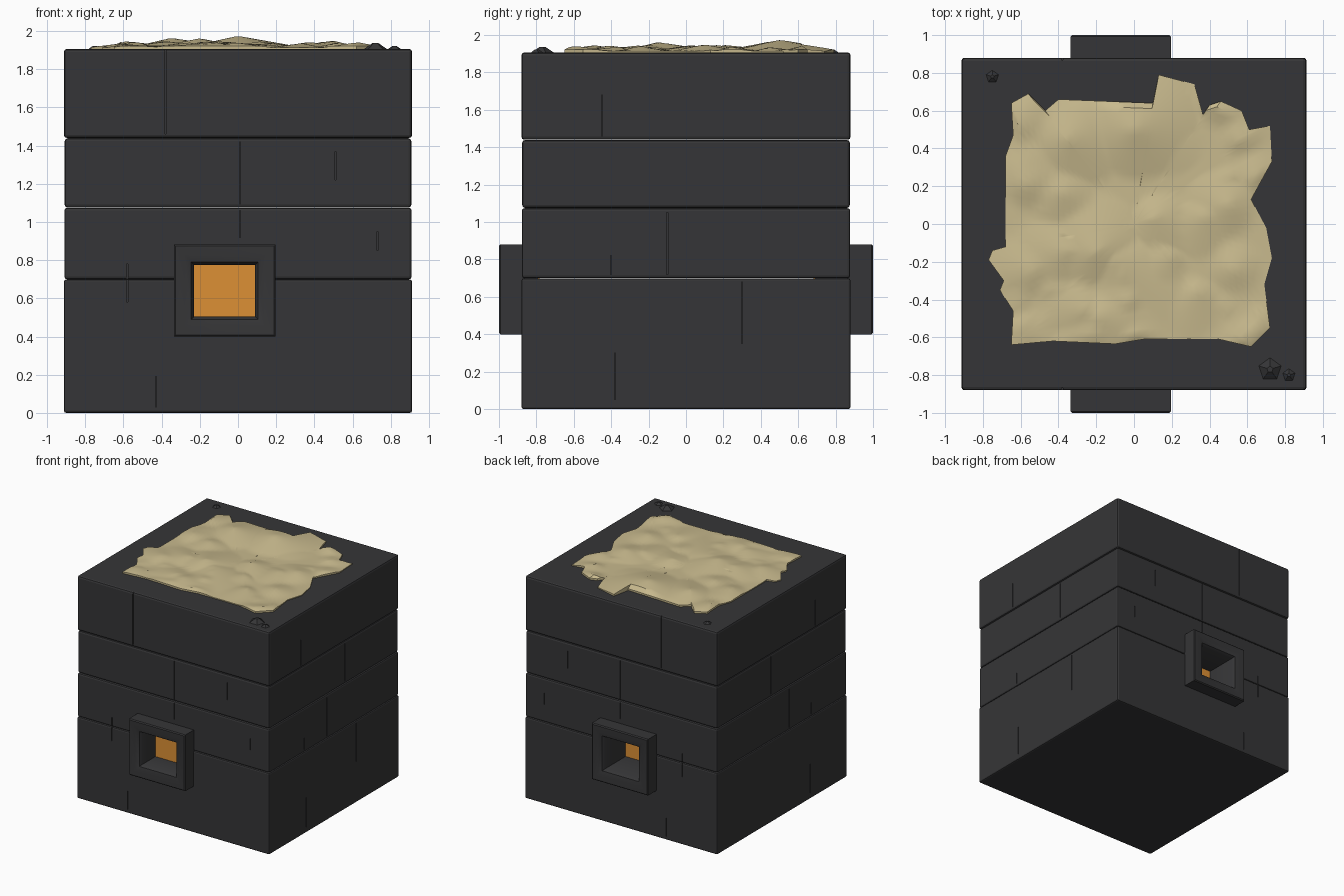
import bpy, bmesh, math, random
from mathutils import Vector, Matrix

if "Cube" in bpy.data.objects:
    bpy.data.objects.remove(bpy.data.objects["Cube"])

random.seed(7)


def material(name, rgb):
    m = bpy.data.materials.new(name)
    m.diffuse_color = (*rgb, 1)
    m.use_nodes = True
    m.node_tree.nodes["Principled BSDF"].inputs["Base Color"].default_value = m.diffuse_color
    return m


STONE = material("charcoal stone", (0.036, 0.036, 0.038))
ASH = material("pale sand", (0.58, 0.49, 0.27))
FIRE = material("ember orange", (0.72, 0.28, 0.035))


def finish(bm, name, mat, smooth=None):
    bmesh.ops.recalc_face_normals(bm, faces=bm.faces)
    mesh = bpy.data.meshes.new(name)
    bm.to_mesh(mesh)
    bm.free()
    ob = bpy.data.objects.new(name, mesh)
    bpy.context.collection.objects.link(ob)
    mesh.materials.append(mat)
    if smooth:
        bpy.ops.object.select_all(action='DESELECT')
        ob.select_set(True)
        bpy.context.view_layer.objects.active = ob
        bpy.ops.object.shade_smooth_by_angle(angle=math.radians(smooth))
    return ob


def box(bm, lo, hi, bevel=0):
    lo, hi = Vector(lo), Vector(hi)
    mat = Matrix.Translation((lo + hi) / 2) @ Matrix.Diagonal((*(hi - lo), 1))
    verts = bmesh.ops.create_cube(bm, size=1, matrix=mat)["verts"]
    if bevel:
        edges = list({e for v in verts for e in v.link_edges})
        bmesh.ops.bevel(bm, geom=edges, offset=bevel, segments=2, profile=0.5,
                        affect='EDGES')


# Stone body: four stacked courses with worn edges
HX, HY = 0.912, 0.88
bm = bmesh.new()
for z0, z1, inset, bevel in ((0, 0.70, 0, 0.012), (0.70, 1.075, 0.002, 0.014),
                             (1.075, 1.44, 0.004, 0.016), (1.44, 1.908, 0, 0.016)):
    box(bm, (-HX + inset, -HY + inset, z0), (HX - inset, HY - inset, z1 - 0.001), bevel)
body = finish(bm, "stone_body", STONE)

# Cutters: fire holes front and back, and thin cracks between blocks
bm = bmesh.new()
box(bm, (-0.25, -1.1, 0.49), (0.11, -0.77, 0.79))
box(bm, (-0.25, 0.67, 0.49), (0.11, 1.1, 0.79))
CRACKS_X = ((-0.38, 1.46, 1.95), (0.01, 1.09, 1.42), (0.01, 0.92, 1.06),
            (0.51, 1.22, 1.37), (-0.58, 0.58, 0.78), (0.73, 0.85, 0.95),
            (-0.43, 0.03, 0.19))
CRACKS_Y = ((-0.45, 1.46, 1.68), (0.15, 1.10, 1.42), (-0.1, 0.72, 1.05),
            (-0.4, 0.72, 0.82), (0.3, 0.35, 0.68), (-0.38, 0.05, 0.3))
for s in (-1, 1):
    for p, z0, z1 in CRACKS_X:
        box(bm, (p - 0.003, s * HY - 0.012, z0), (p + 0.003, s * HY + 0.012, z1))
    for p, z0, z1 in CRACKS_Y:
        box(bm, (s * HX - 0.012, p - 0.003, z0), (s * HX + 0.012, p + 0.003, z1))
cutter = finish(bm, "body_cutter", STONE)
cutter.hide_render = True
cutter.hide_set(True)
mod = body.modifiers.new("holes_and_cracks", 'BOOLEAN')
mod.object = cutter
mod.operation = 'DIFFERENCE'
mod.solver = 'EXACT'

# Window frames with a tunnel, and the glowing plate at its end
X0, X1, Z0, Z1 = -0.23, 0.09, 0.505, 0.775


def ring(bm, grow, y):
    return [bm.verts.new((x, y, z)) for x, z in (
        (X0 - grow, Z0 - grow), (X1 + grow, Z0 - grow),
        (X1 + grow, Z1 + grow), (X0 - grow, Z1 + grow))]


for name, s, depth in (("front", -1, 0.79), ("back", 1, 0.69)):
    bm = bmesh.new()
    rings = [ring(bm, g, s * y) for g, y in (
        (0.106, 0.86), (0.106, 0.992), (0.098, 1.0), (0.05, 0.997),
        (0.015, 0.985), (0.0, 0.96), (0.0, depth))]
    for a, b in zip(rings, rings[1:]):
        for i in range(4):
            j = (i + 1) % 4
            bm.faces.new((a[i], a[j], b[j], b[i]))
    finish(bm, name + "_window_frame", STONE, 40)
    bm = bmesh.new()
    ys = sorted((s * depth, s * (depth - 0.008)))
    box(bm, (X0 - 0.005, ys[0], Z0 - 0.005), (X1 + 0.005, ys[1], Z1 + 0.005))
    finish(bm, name + "_fire_glow", FIRE)

# Crumpled pale heap on top: concentric rings of a ragged outline
OUTLINE = [(0.73, 0.33), (0.72, 0.52), (0.61, 0.50), (0.57, 0.60), (0.46, 0.65),
           (0.40, 0.63), (0.365, 0.58), (0.32, 0.74), (0.13, 0.79), (0.10, 0.64),
           (-0.40, 0.66), (-0.47, 0.60), (-0.56, 0.69), (-0.65, 0.64), (-0.64, 0.47),
           (-0.68, 0.36), (-0.68, -0.12), (-0.75, -0.14), (-0.77, -0.19),
           (-0.69, -0.30), (-0.71, -0.35), (-0.64, -0.46), (-0.65, -0.64),
           (-0.43, -0.62), (-0.10, -0.635), (0.05, -0.61), (0.45, -0.61),
           (0.62, -0.65), (0.72, -0.55), (0.69, -0.32), (0.73, -0.18),
           (0.70, -0.02), (0.62, 0.13)]
pts = []
for a, b in zip(OUTLINE, OUTLINE[1:] + OUTLINE[:1]):
    a, b = Vector(a), Vector(b)
    n = max(1, round((b - a).length / 0.04))
    pts += [a.lerp(b, k / n) for k in range(n)]

# Folds: the upper envelope of randomly tilted facets, plus the main lumps
folds = [(Vector((random.uniform(-0.7, 0.7), random.uniform(-0.65, 0.65))),
          random.uniform(1.922, 1.95),
          Vector((random.uniform(-0.12, 0.12), random.uniform(-0.12, 0.12))))
         for _ in range(42)]
folds += [(Vector((0.0, 0.5)), 1.975, Vector((0.02, 0.03))),
          (Vector((-0.35, 0.45)), 1.965, Vector((0.04, 0.0))),
          (Vector((-0.2, -0.15)), 1.962, Vector((0.0, 0.05))),
          (Vector((0.5, 0.1)), 1.95, Vector((-0.05, 0.0)))]


def height(p):
    return max([1.914] + [h + t.dot(p - c) - 0.2 * (p - c).length
                          for c, h, t in folds])


bm = bmesh.new()
RINGS = 22
rows = [[bm.verts.new((p.x, p.y, 1.895)) for p in pts]]
for k in range(RINGS):
    f = 1 - k / RINGS
    row = []
    for p in pts:
        q = p * f
        z = height(q)
        if k == 0:
            z = min(z, 1.922)
        row.append(bm.verts.new((q.x, q.y, z)))
    rows.append(row)
for a, b in zip(rows, rows[1:]):
    for i in range(len(pts)):
        j = (i + 1) % len(pts)
        bm.faces.new((a[i], a[j], b[j], b[i]))
centre = bm.verts.new((0, 0, height(Vector((0, 0)))))
for i in range(len(pts)):
    bm.faces.new((rows[-1][i], rows[-1][(i + 1) % len(pts)], centre))
finish(bm, "crumpled_heap", ASH, 35)

# Small stone chips on the rim
bm = bmesh.new()
for x, y, r in ((0.72, -0.77, 0.07), (0.82, -0.8, 0.04), (-0.75, 0.78, 0.04)):
    bmesh.ops.create_cone(bm, cap_ends=True, segments=5, radius1=r, radius2=r * 0.25,
                          depth=r * 0.5, matrix=Matrix.Translation((x, y, 1.905 + r * 0.2)))
finish(bm, "rim_chips", STONE)
